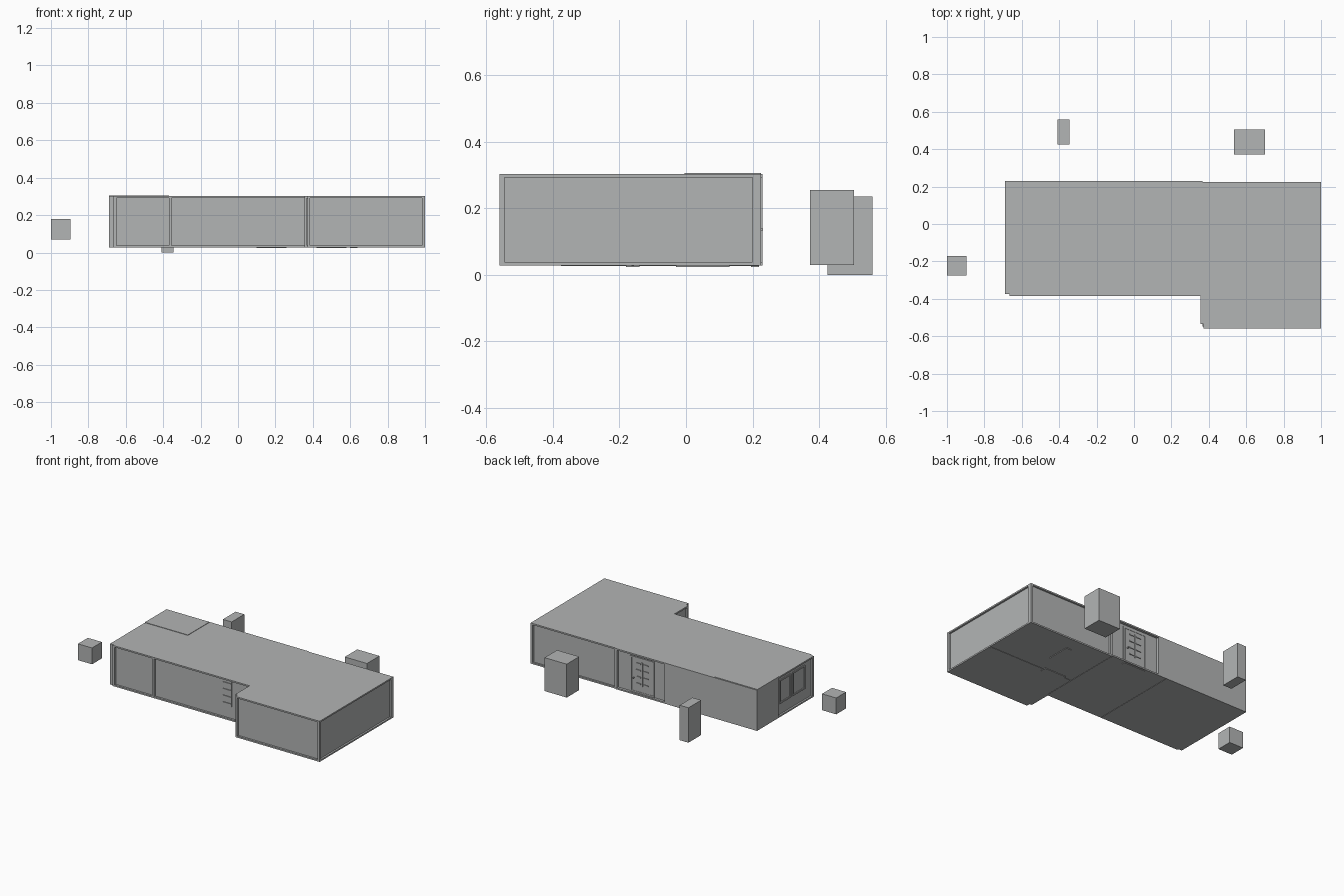
import bpy, bmesh

cube = bpy.data.objects.get("Cube")
if cube:
    bpy.data.objects.remove(cube, do_unlink=True)

GREY = (0.45, 0.46, 0.46, 1)
grey = bpy.data.materials.new("plain_grey")
grey.use_nodes = True
grey.diffuse_color = GREY
grey.node_tree.nodes["Principled BSDF"].inputs["Base Color"].default_value = GREY

BASE, FLOOR, EAVE, TOP = 0.028, 0.038, 0.292, 0.302


def prism(name, outline, z0, z1):
    """Extrude a plan outline from z0 up to z1."""
    bm = bmesh.new()
    face = bm.faces.new([bm.verts.new((x, y, z0)) for x, y in outline])
    up = bmesh.ops.extrude_face_region(bm, geom=[face])["geom"]
    verts = [v for v in up if isinstance(v, bmesh.types.BMVert)]
    bmesh.ops.translate(bm, verts=verts, vec=(0, 0, z1 - z0))
    bmesh.ops.recalc_face_normals(bm, faces=bm.faces)
    mesh = bpy.data.meshes.new(name)
    bm.to_mesh(mesh)
    bm.free()
    mesh.materials.append(grey)
    obj = bpy.data.objects.new(name, mesh)
    bpy.context.collection.objects.link(obj)
    return obj


def box(name, x0, x1, y0, y1, z0, z1):
    return prism(name, [(x0, y0), (x1, y0), (x1, y1), (x0, y1)], z0, z1)


def wall_strip(name, axis, level, out, a0, a1, z0, z1, depth=0.005):
    """Thin strip standing out from a wall that faces along axis."""
    lo, hi = sorted((level, level + out * depth))
    if axis == "y":
        return box(name, a0, a1, lo, hi, z0, z1)
    return box(name, lo, hi, a0, a1, z0, z1)


def frame(name, axis, level, out, a0, a1, z0, z1, w=0.006):
    """Rectangular trim on a wall."""
    wall_strip(name + "_side_a", axis, level, out, a0, a0 + w, z0, z1)
    wall_strip(name + "_side_b", axis, level, out, a1 - w, a1, z0, z1)
    wall_strip(name + "_head", axis, level, out, a0 + w, a1 - w, z1 - w, z1)
    wall_strip(name + "_sill", axis, level, out, a0 + w, a1 - w, z0, z0 + w)


# Roof and floor slabs share the stepped plan
plan = [(-0.69, -0.375), (-0.665, -0.375), (-0.665, -0.385), (0.355, -0.385),
        (0.355, -0.535), (0.372, -0.535), (0.372, -0.56), (1, -0.56),
        (1, 0.225), (0.365, 0.225), (0.365, 0.23), (-0.69, 0.23)]
prism("roof_slab", plan, EAVE, TOP)
prism("floor_slab", plan, BASE, FLOOR)
box("roof_panel", -0.69, -0.37, -0.005, 0.225, TOP, TOP + 0.003)

# Recessed walls and the flush corner room
walls = [(-0.678, -0.372), (0.367, -0.372), (0.367, -0.547), (0.988, -0.547),
         (0.988, 0.213), (-0.678, 0.213)]
prism("walls", walls, FLOOR, EAVE)
box("corner_room", -0.69, 0, 0, 0.23, FLOOR, EAVE)

# Corner and dividing posts
posts = {
    "front_right_post": (-0.69, -0.665, -0.375, -0.36),
    "front_edge_post": (-0.665, -0.65, -0.385, -0.37),
    "front_divider_post": (-0.37, -0.355, -0.385, -0.37),
    "wing_front_post": (0.372, 0.385, -0.56, -0.545),
    "wing_side_post": (0.355, 0.37, -0.535, -0.52),
    "wing_left_post": (0.985, 1, -0.56, -0.545),
    "back_left_post": (0.985, 1, 0.2, 0.225),
    "back_divider_post": (0.355, 0.375, 0.21, 0.225),
}
for name, (x0, x1, y0, y1) in posts.items():
    box(name, x0, x1, y0, y1, FLOOR, EAVE)

# Back door with trim, glazing bars and handle
frame("door_trim", "y", 0.213, 1, 0.085, 0.265, FLOOR, 0.278, 0.01)
box("door_leaf", 0.1, 0.25, 0.213, 0.216, FLOOR, 0.268)
wall_strip("door_middle_bar", "y", 0.216, 1, 0.17, 0.178, 0.09, 0.25)
for i in range(4):
    z = 0.1 + i * 0.045
    wall_strip("door_cross_bar", "y", 0.216, 1, 0.13, 0.165, z, z + 0.007)
    wall_strip("door_cross_bar", "y", 0.216, 1, 0.183, 0.218, z, z + 0.007)
box("door_handle", 0.232, 0.238, 0.216, 0.231, 0.133, 0.139)

# Front window bars beside the wing
wall_strip("front_window_upright", "y", -0.372, -1, 0.21, 0.217, 0.12, 0.285)
for i in range(4):
    z = 0.13 + i * 0.045
    wall_strip("front_window_bar", "y", -0.372, -1, 0.15, 0.21, z, z + 0.007)

# Pair of windows in the right end
for y0, y1 in ((-0.145, -0.025), (-0.295, -0.165)):
    frame("end_window", "x", -0.678, -1, y0, y1, 0.11, 0.27, 0.01)

# Door thresholds and joint strips under the floor
box("back_threshold", 0.1, 0.26, 0.195, 0.22, BASE - 0.004, BASE)
box("wing_threshold", 0.42, 0.58, -0.18, -0.14, BASE - 0.004, BASE)
box("inner_threshold", 0.6, 0.64, -0.03, 0.13, BASE - 0.004, BASE)
for x in (0.36, -0.065):
    box("floor_joint", x - 0.004, x + 0.004, -0.375, 0.22, BASE - 0.002, BASE)
box("wing_floor_joint", 0.37, 0.99, -0.164, -0.156, BASE - 0.002, BASE)

# Separate blocks standing around the building
box("right_block", -1, -0.895, -0.275, -0.17, 0.07, 0.18)
box("back_tall_block", -0.41, -0.345, 0.425, 0.56, 0, 0.235)
box("back_wide_block", 0.535, 0.7, 0.372, 0.505, 0.03, 0.255)
